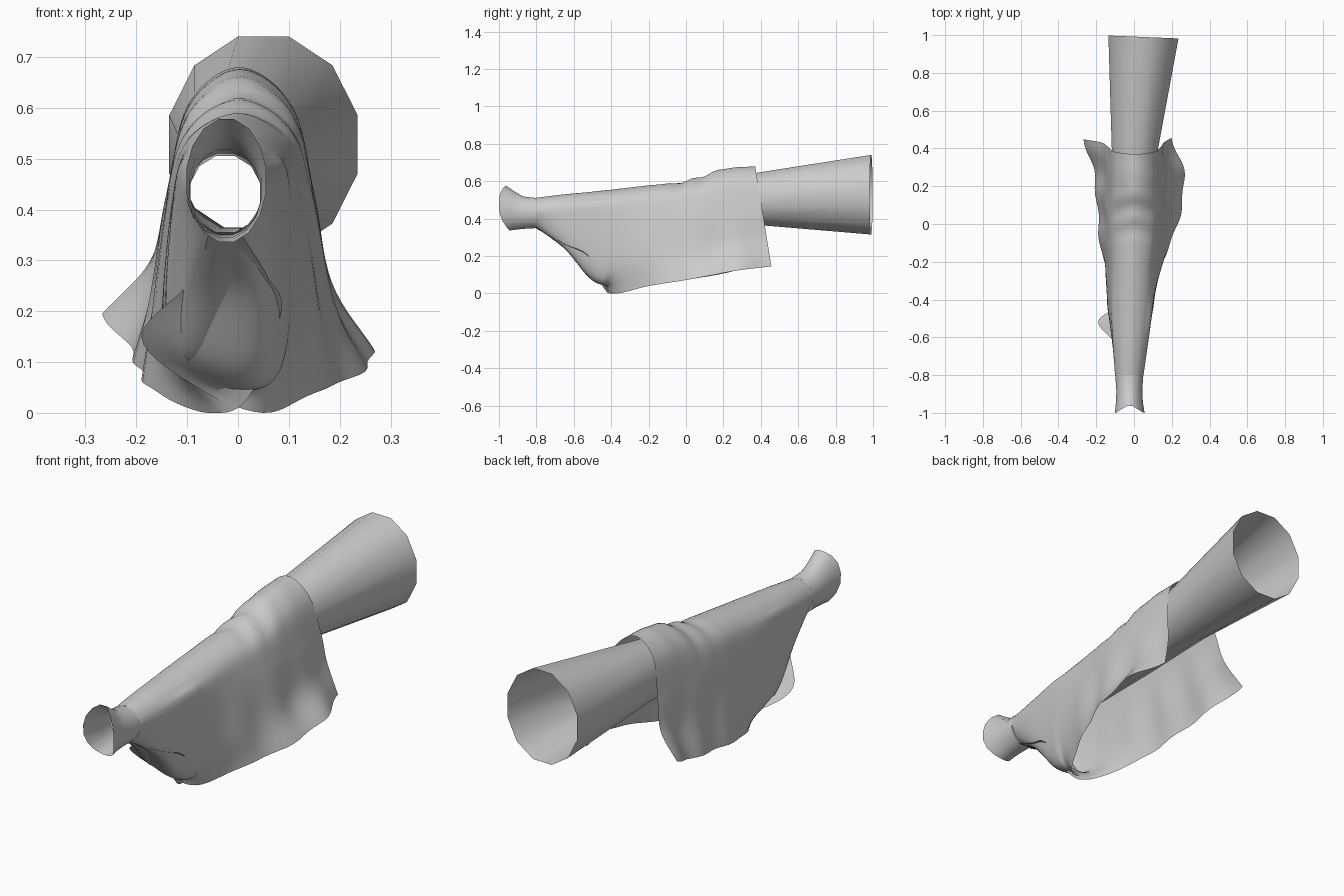
import bpy
import math
from mathutils import Vector

if "Cube" in bpy.data.objects:
    bpy.data.objects.remove(bpy.data.objects["Cube"])


def make_grid(name, rows, closed=False, angle=50):
    """Skin a list of point rows into a quad sheet or tube."""
    n = len(rows[0])
    verts = [p for row in rows for p in row]
    faces = []
    for i in range(len(rows) - 1):
        for j in range(n if closed else n - 1):
            k = (j + 1) % n
            faces.append((i * n + j, i * n + k, (i + 1) * n + k, (i + 1) * n + j))
    mesh = bpy.data.meshes.new(name)
    mesh.from_pydata(verts, [], faces)
    ob = bpy.data.objects.new(name, mesh)
    bpy.context.collection.objects.link(ob)
    bpy.ops.object.select_all(action='DESELECT')
    ob.select_set(True)
    bpy.context.view_layer.objects.active = ob
    bpy.ops.object.shade_smooth_by_angle(angle=math.radians(angle))
    return ob


def spline(pts, steps):
    """Catmull-Rom curve through the points."""
    p = [2 * pts[0] - pts[1]] + pts + [2 * pts[-1] - pts[-2]]
    out = []
    for i in range(1, len(p) - 2):
        a, b, c, d = p[i - 1:i + 3]
        for s in range(steps):
            t = s / steps
            out.append(0.5 * (2 * b + (c - a) * t + (2 * a - 5 * b + 4 * c - d) * t * t
                              + (3 * b - a - 3 * c + d) * t ** 3))
    return out + [pts[-1].copy()]


def ring(y, cx, cz, rx, rz, n=12, y_of=lambda a: 0):
    out = []
    for i in range(n):
        a = 2 * math.pi * (i + 0.5) / n
        out.append(Vector((cx + rx * math.cos(a), y + y_of(a), cz + rz * math.sin(a))))
    return out


# Inner sleeve: tapered tube running the full length under the drape
make_grid("inner_sleeve", [
    ring(-0.80, -0.025, 0.430, 0.072, 0.078),
    ring(0.00, -0.012, 0.470, 0.105, 0.110),
    ring(0.40, 0.005, 0.507, 0.127, 0.147),
    ring(0.99, 0.050, 0.528, 0.192, 0.220, y_of=lambda a: -0.008 * math.cos(a)),
], closed=True)


# Flared wrist cuff with a wavy mouth, cut back at the bottom
def mouth(a):
    return 0.045 * max(0, -math.sin(a)) ** 2 + 0.03 * max(0, math.sin(a)) ** 4


make_grid("wrist_cuff", [
    ring(-1.00, -0.023, 0.457, 0.080, 0.123, 16, lambda a: mouth(a) * 1.3),
    ring(-0.94, -0.024, 0.444, 0.072, 0.104, 16, lambda a: mouth(a) * 0.8),
    ring(-0.88, -0.025, 0.432, 0.070, 0.088, 16, lambda a: mouth(a) * 0.3),
    ring(-0.80, -0.025, 0.430, 0.076, 0.082, 16),
], closed=True)

# Hanging sleeve sections:
# y, left, right, top, right middle xz, right hem xz, left middle xz, left hem xz
sections = [
    (-0.80, -.100, .050, .512, .010, .362, -.060, .346, -.060, .362, .010, .346),
    (-0.65, -.112, .072, .530, .045, .250, -.085, .265, -.090, .250, .060, .265),
    (-0.52, -.120, .090, .542, .050, .100, -.190, .150, -.110, .120, .085, .200),
    (-0.44, -.125, .100, .551, .080, .080, -.080, .050, -.130, .120, .020, .030),
    (-0.38, -.127, .105, .557, .105, .150, .050, .000, -.140, .140, -.060, .000),
    (-0.20, -.130, .120, .578, .150, .200, .150, .040, -.155, .190, -.160, .040),
    (0.00, -.140, .145, .600, .180, .220, .235, .075, -.165, .220, -.190, .075),
    (0.20, -.140, .150, .665, .180, .250, .265, .120, -.165, .250, -.210, .120),
    (0.37, -.140, .145, .680, .160, .300, .200, .145, -.170, .300, -.265, .195),
]
SIDE = 0.43
profiles = []
for y, xl, xr, zt, rmx, rmz, rex, rez, lmx, lmz, lex, lez in sections:
    pts = [(lex, lez), (lmx, lmz)]
    for i in range(5):
        a = math.pi * (1 - i / 4)
        pts.append(((xl + xr) / 2 + (xr - xl) / 2 * math.cos(a),
                    SIDE + (zt - SIDE) * math.sin(a)))
    pts += [(rmx, rmz), (rex, rez)]
    # the rear edge slants back towards the hem
    lean = 0.17 * max(0, (y + 0.1) / 0.47)
    profiles.append(spline([Vector((x, y + lean * max(0, zt - z) * 0.95, z)) for x, z in pts], 8))

columns = [spline(list(col), 7) for col in zip(*profiles)]
rows = [list(r) for r in zip(*columns)]

# Elbow creases and soft vertical folds
for row in rows:
    for p in row:
        high = min(1, max(0, (p.z - 0.42) / 0.15))
        elbow = math.exp(-((p.y - 0.06) / 0.13) ** 2)
        p.z += 0.008 * high * elbow * math.sin(48 * p.y + 14 * abs(p.x))
        low = min(1, max(0, (0.45 - p.z) / 0.2)) * min(1, max(0, (p.y + 0.35) / 0.3))
        p.x += 0.007 * low * math.sin(26 * p.y + 3 * p.z)
        p.z = max(p.z, 0)
make_grid("hanging_sleeve", rows, angle=80)
